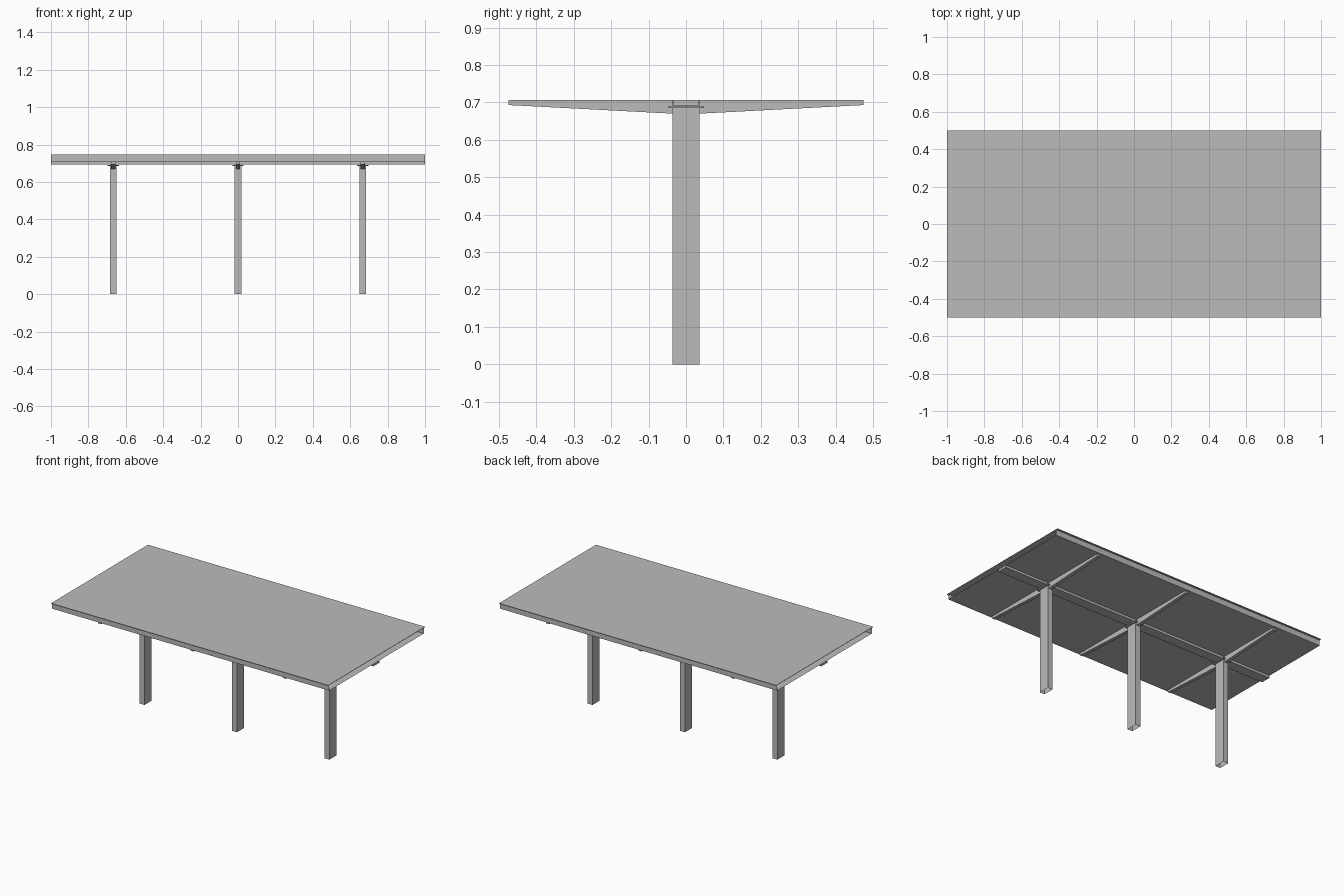
import bpy, bmesh

if "Cube" in bpy.data.objects:
    bpy.data.objects.remove(bpy.data.objects["Cube"], do_unlink=True)

GREY = (0.5, 0.5, 0.5, 1)
steel = bpy.data.materials.new("steel_grey")
steel.use_nodes = True
steel.diffuse_color = GREY
steel.node_tree.nodes["Principled BSDF"].inputs["Base Color"].default_value = GREY

DECK_TOP, SOFFIT = 0.747, 0.707
BAY = 0.667


def finish(name, bm):
    bmesh.ops.recalc_face_normals(bm, faces=bm.faces)
    mesh = bpy.data.meshes.new(name)
    bm.to_mesh(mesh)
    bm.free()
    mesh.materials.append(steel)
    obj = bpy.data.objects.new(name, mesh)
    bpy.context.collection.objects.link(obj)
    return obj


def box(name, x, y, low, high, half_x, half_y, open_axis=None):
    """Box; open_axis removes the two faces along that axis."""
    bm = bmesh.new()
    bmesh.ops.create_cube(bm, size=2)
    for v in bm.verts:
        v.co.x = x + v.co.x * half_x
        v.co.y = y + v.co.y * half_y
        v.co.z = high if v.co.z > 0 else low
    bm.normal_update()
    if open_axis is not None:
        ends = [f for f in bm.faces if abs(f.normal[open_axis]) > 0.9]
        bmesh.ops.delete(bm, geom=ends, context='FACES_ONLY')
    return finish(name, bm)


def tapered_arm(name, x, side, half_x=0.011):
    """Cantilever deep at the column and shallow at the tip."""
    profile = [(0.035, SOFFIT), (0.475, SOFFIT), (0.475, 0.693), (0.035, 0.67)]
    bm = bmesh.new()
    face = bm.faces.new([bm.verts.new((x - half_x, side * y, z)) for y, z in profile])
    new = bmesh.ops.extrude_face_region(bm, geom=[face])["geom"]
    moved = [v for v in new if isinstance(v, bmesh.types.BMVert)]
    bmesh.ops.translate(bm, verts=moved, vec=(2 * half_x, 0, 0))
    return finish(name, bm)


# Hollow roof: thin top sheet and soffit with fascias, open at the ends
box("roof_sheet", 0, 0, DECK_TOP - 0.004, DECK_TOP, 1, 0.5, open_axis=0)
box("roof_tray", 0, 0, SOFFIT, DECK_TOP - 0.004, 1, 0.488, open_axis=0)

# Spine beam along the roof
box("spine_beam", 0, 0, 0.692, SOFFIT, 1, 0.033)

# Columns, cap plates and paired arms
for label, x in (("right", -BAY), ("middle", 0), ("left", BAY)):
    box(label + "_column", x, 0, 0, SOFFIT, 0.0175, 0.036, open_axis=2)
    box(label + "_cap_plate", x, 0, 0.685, 0.691, 0.03, 0.048)
    for end, side in (("front", -1), ("back", 1)):
        tapered_arm(f"{label}_{end}_arm", x, side)
